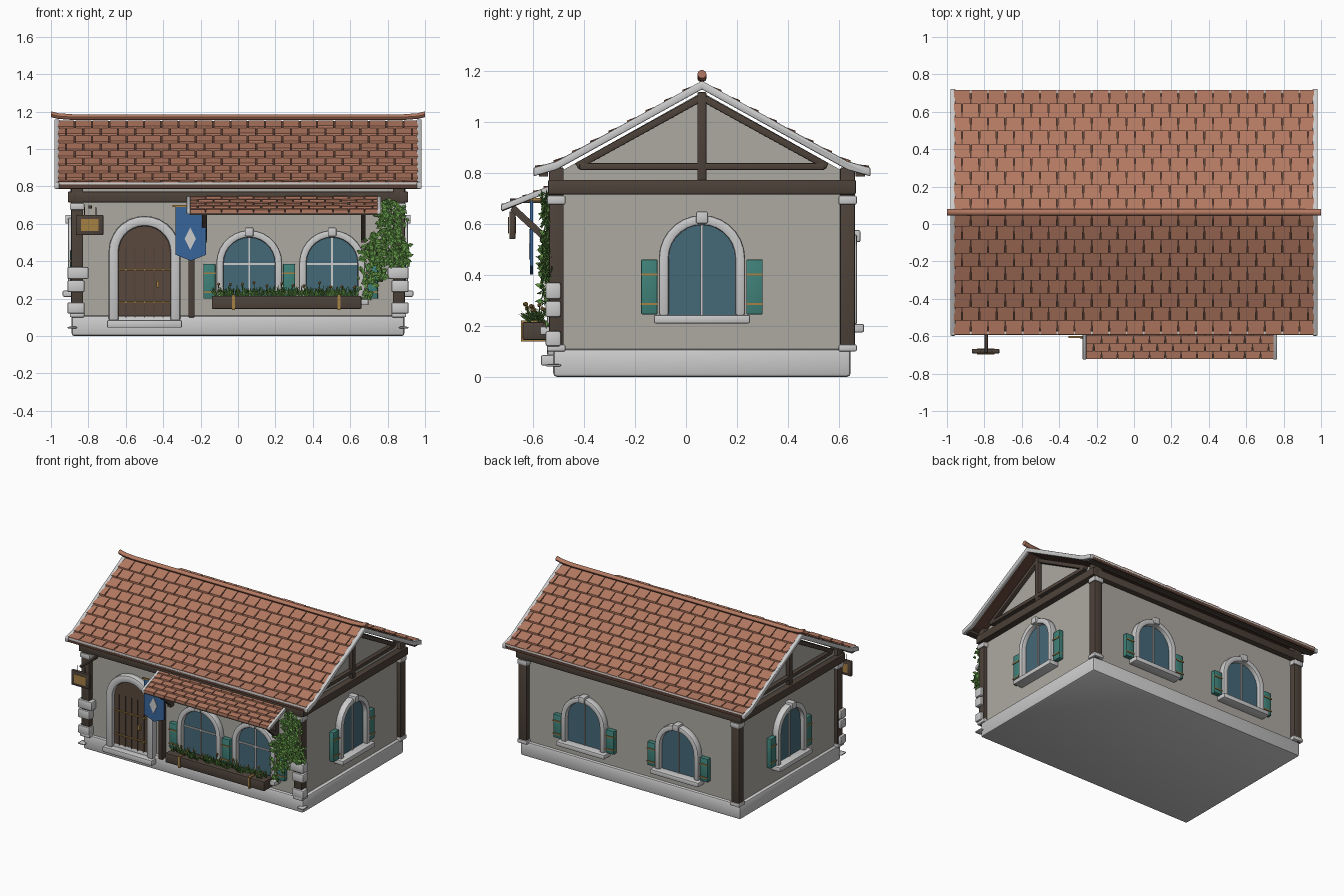
import bpy, bmesh, random
from math import pi, sin, cos
from mathutils import Matrix, Vector

if "Cube" in bpy.data.objects:
    bpy.data.objects.remove(bpy.data.objects["Cube"])

random.seed(4)
CY, FY, BY, WX = 0.0625, -0.50, 0.625, 0.865      # house centre y, wall planes
I = Matrix.Identity(4)
COL = dict(wall=(.42, .40, .36), stone=None, wood=(.075, .055, .042), door=(.10, .065, .045),
           tile=(.45, .19, .12), glass=(.06, .14, .19), teal=(.05, .22, .19), gold=(.38, .22, .06),
           leaf=(.12, .30, .06), blue=(.04, .13, .33), under=(.10, .05, .035))
parts = {}


def part(name, col, bevel=0.0):
    if name not in parts:
        parts[name] = (bmesh.new(), col, bevel)
    return parts[name][0]


def loft(bm, rings, M=I):
    vs = [[bm.verts.new(M @ Vector(p)) for p in r] for r in rings]
    n = len(vs[0])
    for a, b in zip(vs, vs[1:]):
        for i in range(n):
            bm.faces.new((a[i], a[(i + 1) % n], b[(i + 1) % n], b[i]))
    bm.faces.new(vs[0])
    bm.faces.new(vs[-1][::-1])


def box(bm, x0, x1, y0, y1, z0, z1, M=I):
    loft(bm, [[(x0, y0, z), (x1, y0, z), (x1, y1, z), (x0, y1, z)] for z in (z0, z1)], M)


def bar(bm, p, q, w, t=None):
    p, q = Vector(p), Vector(q)
    M = Matrix.Translation(p) @ (q - p).to_track_quat('Z', 'X').to_matrix().to_4x4()
    t = t or w
    box(bm, -w / 2, w / 2, -t / 2, t / 2, 0, (q - p).length, M)


def prism_x(bm, yz, x0, x1):
    loft(bm, [[(x, y, z) for y, z in yz] for x in (x0, x1)])


def arch(c, r, z0, zs, n=14):
    return [(c + r, z0)] + [(c + r * cos(pi * i / n), zs + r * sin(pi * i / n)) for i in range(n + 1)] + [(c - r, z0)]


def panel(bm, pts, depth, M):
    loft(bm, [[(x, y, z) for x, z in pts] for y in (0.01, -depth)], M)


def band(bm, c, ri, ro, z0, zs, depth, M):
    loft(bm, [[(a[0], .01, a[1]), (b[0], .01, b[1]), (b[0], -depth, b[1]), (a[0], -depth, a[1])]
              for a, b in zip(arch(c, ri, z0, zs), arch(c, ro, z0, zs))], M)


def wall(angle, x, y):      # local x runs along the wall, local -y points outward
    return Matrix.Translation((x, y, 0)) @ Matrix.Rotation(angle, 4, 'Z')


FRONT, BACK = wall(0, 0, FY), wall(pi, 0, BY)
RIGHT, LEFT = wall(pi / 2, WX, CY), wall(-pi / 2, -WX, CY)


def window(M, c, r, z0, zs, cross, sides=(-1, 1)):
    panel(part("window_glass", "glass"), arch(c, r, z0, zs), .012, M)
    band(part("window_surrounds", "stone", .01), c, r - .003, r + .036, z0, zs, .045, M)
    box(part("window_keystones", "stone", .006), c - .023, c + .023, -.058, .01, zs + r + .003, zs + r + .05, M)
    box(part("window_sills", "stone", .006), c - r - .055, c + r + .055, -.072, .01, z0 - .03, z0 + .003, M)
    g = part("glazing_bars", "stone")
    box(g, c - .005, c + .005, -.02, 0, z0, zs + r, M)
    if cross:
        box(g, c - r, c + r, -.02, 0, zs - .01, zs, M)
    for s in sides:
        u = c + s * (r + .073)
        box(part("shutters", "teal", .004), u - .032, u + .032, -.032, .01, z0 + .005, zs - .005, M)
        for t in (.2, .72):
            z = z0 + t * (zs - z0)
            box(part("shutter_straps", "gold"), u - .032, u + .032, -.037, 0, z - .004, z + .004, M)


# Body: plinth and gabled walls
box(part("plinth", "stone", .015), -.89, .89, -.52, .645, 0, .11)
prism_x(part("walls", "wall"), [(FY, .09), (BY, .09), (BY, .80), (CY, 1.115), (FY, .80)], -WX, WX)

# Timber frame with stone caps
tim = part("timber_frame", "wood", .005)
for sx in (-1, 1):
    for y in (-.508, .633):
        x = sx * .86
        box(tim, x - .032, x + .032, y - .029, y + .029, .10, .82)
        for z0, z1 in ((.10, .127), (.675, .71)):
            box(part("post_caps", "stone", .006), x - .039, x + .039, y - .036, y + .036, z0, z1)
    box(tim, sx * .885 - .025, sx * .885 + .025, -.54, .665, .715, .772)
    gx = sx * .875
    box(tim, gx - .02, gx + .02, CY - .018, CY + .018, .77, 1.115)
    box(tim, gx - .02, gx + .02, CY - .48, CY + .48, .81, .837)
    for s in (-1, 1):
        bar(tim, (gx, CY + s * .49, .825), (gx, CY, 1.095), .028, .036)
for y in (-.515, .64):
    box(tim, -.91, .91, y - .025, y + .025, .715, .772)

# Corner stones on the front
for sx in (-1, 1):
    for z0, z1, inner in ((.305, .37, .80), (.235, .298, .82), (.12, .18, .82), (.04, .05, .86)):
        a, b = sorted((sx * inner, sx * .912))
        box(part("corner_stones", "stone", .008), a, b, -.55, -.49, z0, z1)

# Windows on all four sides
window(FRONT, .06, .14, .195, .39, True)
window(FRONT, .503, .14, .195, .39, True, (1,))
for c in (-.37, .39):
    window(BACK, c, .14, .205, .385, False)
for M in (RIGHT, LEFT):
    window(M, 0, .133, .24, .465, False)

# Door
panel(part("door", "door"), arch(-.5, .142, .09, .45), .015, FRONT)
band(part("door_surround", "stone", .014), -.5, .138, .192, .08, .45, .045, FRONT)
box(part("door_step", "stone", .006), -.70, -.30, -.568, -.49, .045, .085)
for i in range(-2, 3):
    box(part("door_grooves", "wood"), -.5 + i * .05 - .003, -.5 + i * .05 + .003, -.52, -.5, .10, .47)
gold = part("door_straps", "gold")
for z in (.18, .355):
    box(gold, -.638, -.362, -.524, -.5, z - .004, z + .004)
box(gold, -.437, -.423, -.535, -.5, .26, .295)


# Roof: slab, tiles, rakes, gutters, ridge
def zr(d):
    return 1.15 - .553 * d if d < .57 else .835 - .28 * (d - .57)


def chevron(off, thick, dmax=.655):
    ds = [-dmax, -.57, 0, .57, dmax]
    return ([(CY + d, zr(abs(d)) + off) for d in ds] + [(CY + d, zr(abs(d)) + off - thick) for d in ds[::-1]])


def tiles(bm, x0, x1, rows, width, f, gap=.007):
    for r in range(rows):
        (ya, za), (yb, zb) = f(r / rows), f((r + 1.06) / rows)
        x = x0 - (r % 2) * width / 2
        while x < x1 - .01:
            a, b = max(x, x0), min(x + width - gap, x1)
            j = random.uniform(-.002, .003)
            if b - a > .01:
                loft(bm, [[(u, ya, za - .004), (u, yb, zb - .004), (u, yb, zb + .014 + j), (u, ya, za + .003)]
                          for u in (a, b)])
            x += width


prism_x(part("roof_slab", "under"), chevron(0, .022), -.965, .965)
for s in (-1, 1):
    tiles(part("roof_tiles", "tile"), -.962, .962, 9, .0925, lambda t: (CY + s * t * .65, zr(t * .65)))
    a, b = sorted((s * .955, s * .982))
    prism_x(part("roof_rakes", "stone", .006), chevron(.01, .034, .66), a, b)
    y = CY + s * .645
    box(part("eave_boards", "stone", .005), -.975, .975, y - .01, y + .01, .802, .824)
    box(part("eave_beams", "wood"), -.965, .965, y - s * .025 - .018, y - s * .025 + .018, .786, .806)
ridge = [(-1, 1.186), (-.96, 1.176), (-.88, 1.17), (.88, 1.17), (.96, 1.176), (1, 1.186)]
loft(part("ridge_cap", "tile"), [[(x, CY + .018 * cos(k * pi / 5), z + .016 * sin(k * pi / 5)) for k in range(10)]
                                 for x, z in ridge])

# Awning over the front windows
def aw(t):
    return (-.515 - .205 * t, .748 - .085 * t)


prism_x(part("awning_slab", "wood"), [aw(0), aw(1), (-.72, .648), (-.515, .733)], -.26, .75)
tiles(part("awning_tiles", "tile"), -.255, .745, 5, .085, aw, .006)
for x in (-.265, .755):
    prism_x(part("awning_rakes", "stone", .004), [(-.51, .758), (-.724, .675), (-.724, .65), (-.51, .733)], x - .01, x + .01)
for x in (-.18, .67):
    bar(part("awning_brackets", "wood"), (x, -.68, .663), (x, -.53, .525), .026)
    box(part("awning_brackets", "wood"), x - .013, x + .013, -.54, -.5, .5, .73)
box(part("awning_post", "wood", .004), -.265, -.232, -.545, -.49, .10, .72)

# Hanging sign
wd = part("sign_board", "wood", .004)
bar(wd, (-.79, -.5, .69), (-.79, -.69, .69), .018)
box(wd, -.866, -.72, -.692, -.668, .54, .648)
for x in (-.82, -.76):
    box(wd, x - .003, x + .003, -.683, -.677, .645, .69)
for y in (-.695, -.667):
    box(part("sign_panel", "gold"), -.84, -.747, y - .002, y + .002, .562, .626)

# Banner with a diamond
loft(part("banner", "blue"), [[(-.335, y, .69), (-.17, y, .69), (-.17, y, .435), (-.252, y, .402), (-.335, y, .435)]
                              for y in (-.61, -.60)])
loft(part("banner_diamond", "stone"), [[(-.255 + u, y, .52 + v) for u, v in ((-.03, 0), (0, -.06), (.03, 0), (0, .06))]
                                       for y in (-.614, -.605)])
bar(part("banner_rod", "gold"), (-.35, -.605, .695), (-.16, -.605, .695), .01)
bar(part("banner_rod", "gold"), (-.25, -.5, .695), (-.25, -.605, .695), .01)

# Flower box
box(part("flower_box", "wood", .006), -.14, .66, -.64, -.53, .145, .215)
for x in (-.025, .54):
    box(part("flower_box_straps", "gold"), x - .008, x + .008, -.647, -.53, .138, .222)


def leaf(bm, p, d, n, length, w):       # folded diamond leaf
    d, side = d.normalized(), d.cross(n).normalized() * w
    a, c = bm.verts.new(p), bm.verts.new(p + d * length)
    m = p + d * length * .4 - n * w * .4
    b, e = bm.verts.new(m + side), bm.verts.new(m - side)
    bm.faces.new((a, b, c))
    bm.faces.new((a, c, e))


rnd = random.uniform
plants = part("flower_box_plants", "leaf")
for i in range(45):
    base = Vector((-.11 + .74 * i / 44, rnd(-.615, -.565), .21))
    for k in range(5):
        d = Vector((rnd(-.6, .6), rnd(-.8, .4), rnd(.5, 1)))
        leaf(plants, base, d, Vector((0, -1, .3)), rnd(.04, .07), .006)
    if i % 4 == 0:
        top = base + Vector((rnd(-.01, .01), rnd(-.03, .02), rnd(.05, .075)))
        bar(plants, base, top, .003)
        bmesh.ops.create_icosphere(part("flowers", "gold"), subdivisions=1, radius=.009, matrix=Matrix.Translation(top))

# Ivy climbing the right front corner
ivy = part("ivy", "leaf")
for cx, cz, rx, rz, n in ((.82, .64, .075, .10, 150), (.80, .48, .11, .10, 200), (.73, .40, .08, .13, 130),
                          (.68, .28, .035, .07, 30), (.87, .43, .04, .06, 40)):
    for i in range(n):
        a, r = rnd(0, 2 * pi), rnd(0, 1) ** .5
        p = Vector((cx + rx * r * cos(a), rnd(-.565, -.53), cz + rz * r * sin(a)))
        leaf(ivy, p, Vector((rnd(-.8, .8), rnd(-.3, .1), rnd(-1, .3))), Vector((rnd(-.4, .4), -1, .3)), rnd(.026, .04), .013)
for a, b in (((.68, .22), (.72, .42)), ((.72, .42), (.80, .58)), ((.80, .58), (.83, .73))):
    bar(part("ivy_stem", "wood"), (a[0], -.53, a[1]), (b[0], -.53, b[1]), .01)

# Turn every collected part into an object
mats = {}
for name, (bm, col, bevel) in parts.items():
    bmesh.ops.recalc_face_normals(bm, faces=bm.faces)
    if bevel:
        es = [e for e in bm.edges if len(e.link_faces) == 2 and e.calc_face_angle() > .6]
        bmesh.ops.bevel(bm, geom=es, offset=bevel, segments=2, profile=.5, affect='EDGES', clamp_overlap=False)
    me = bpy.data.meshes.new(name)
    bm.to_mesh(me)
    bm.free()
    ob = bpy.data.objects.new(name, me)
    bpy.context.collection.objects.link(ob)
    if COL[col]:
        if col not in mats:
            mats[col] = bpy.data.materials.new(col)
            mats[col].diffuse_color = (*COL[col], 1)
        me.materials.append(mats[col])
    if bevel or name == "ridge_cap":
        bpy.ops.object.select_all(action='DESELECT')
        ob.select_set(True)
        bpy.context.view_layer.objects.active = ob
        bpy.ops.object.shade_smooth_by_angle(angle=.7)

for m in bpy.data.materials:
    if m.users and not m.is_grease_pencil:
        m.use_nodes = True
        m.node_tree.nodes["Principled BSDF"].inputs["Base Color"].default_value = m.diffuse_color
